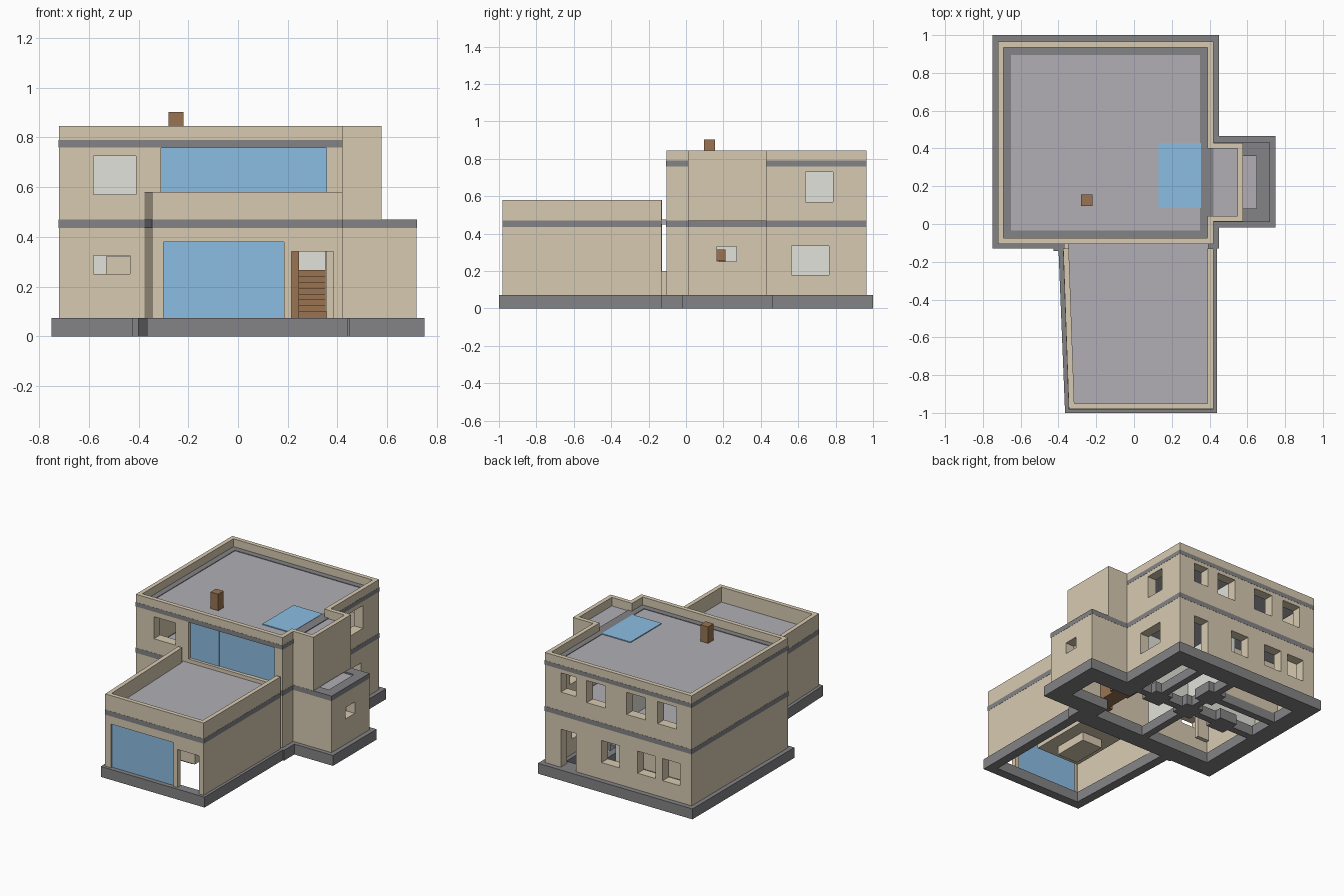
import bpy, bmesh
from mathutils import Vector

cube = bpy.data.objects.get("Cube")
if cube:
    bpy.data.objects.remove(cube, do_unlink=True)


def material(name, r, g, b):
    m = bpy.data.materials.new(name)
    m.use_nodes = True
    m.diffuse_color = (r, g, b, 1)
    m.node_tree.nodes["Principled BSDF"].inputs["Base Color"].default_value = (r, g, b, 1)
    return m


TAN = material("tan render", .68, .59, .44)
DARK = material("dark concrete", .23, .23, .24)
ROOF = material("roof grey", .44, .43, .46)
BLUE = material("blue glass", .26, .51, .77)
BROWN = material("brown wood", .32, .175, .085)
WHITE = material("off white plaster", .75, .76, .7)


def finish(name, bm, mat):
    bmesh.ops.recalc_face_normals(bm, faces=bm.faces)
    mesh = bpy.data.meshes.new(name)
    bm.to_mesh(mesh)
    bm.free()
    if mat:
        mesh.materials.append(mat)
    ob = bpy.data.objects.new(name, mesh)
    bpy.context.collection.objects.link(ob)
    return ob


def boxes(name, mat, *bounds):
    """One object from boxes given as (x0, x1, y0, y1, z0, z1)."""
    bm = bmesh.new()
    for x0, x1, y0, y1, z0, z1 in bounds:
        vs = bmesh.ops.create_cube(bm, size=1)["verts"]
        for v in vs:
            v.co = (x1 if v.co.x > 0 else x0, y1 if v.co.y > 0 else y0, z1 if v.co.z > 0 else z0)
    return finish(name, bm, mat)


def offset(path, d, closed):
    """Shift a counter-clockwise path inwards by d with mitred corners."""
    pts = [Vector(p) for p in path]
    out = []
    for i, p in enumerate(pts):
        dirs = []
        if closed or i > 0:
            dirs.append((p - pts[i - 1]).normalized())
        if closed or i < len(pts) - 1:
            dirs.append((pts[(i + 1) % len(pts)] - p).normalized())
        normals = [Vector((-e.y, e.x)) for e in dirs]
        mitre = sum(normals, Vector((0, 0))).normalized()
        out.append(p + mitre * d / mitre.dot(normals[0]))
    return out


def wall(name, mat, path, t, z0, z1, closed=True, grow=0):
    """Wall of thickness t standing along a plan outline."""
    outer, inner = offset(path, -grow, closed), offset(path, t, closed)
    bm = bmesh.new()
    rings = [[bm.verts.new((p.x, p.y, z)) for p, z in ((o, z0), (o, z1), (i, z1), (i, z0))]
             for o, i in zip(outer, inner)]
    n = len(rings)
    for k in range(n if closed else n - 1):
        a, b = rings[k], rings[(k + 1) % n]
        for j in range(4):
            bm.faces.new((a[j], b[j], b[(j + 1) % 4], a[(j + 1) % 4]))
    if not closed:
        bm.faces.new(rings[0])
        bm.faces.new(rings[-1])
    return finish(name, bm, mat)


def slab(name, mat, path, z0, z1):
    bm = bmesh.new()
    face = bm.faces.new([bm.verts.new((x, y, z0)) for x, y in path])
    up = bmesh.ops.extrude_face_region(bm, geom=[face])["geom"]
    bmesh.ops.translate(bm, vec=(0, 0, z1 - z0), verts=[v for v in up if isinstance(v, bmesh.types.BMVert)])
    return finish(name, bm, mat)


def cut(ob, *bounds):
    """Cut box openings through a wall."""
    cutter = boxes("opening_cutter", None, *bounds)
    cutter.hide_render = True
    mod = ob.modifiers.new("openings", "BOOLEAN")
    mod.operation, mod.solver, mod.object = "DIFFERENCE", "EXACT", cutter
    bpy.context.view_layer.objects.active = ob
    bpy.ops.object.modifier_apply(modifier=mod.name)
    bpy.data.objects.remove(cutter, do_unlink=True)


def plan(x0, x1, y0, y1, xe, ya, yb):
    """Main block outline with an east wing reaching xe."""
    return [(x0, y0), (x1, y0), (x1, ya), (xe, ya), (xe, yb), (x1, yb), (x1, y1), (x0, y1)]


BOX = (-.72, .42, -.105, .965)
LOWER = plan(*BOX, .718, .012, .43)
UPPER = plan(*BOX, .577, .012, .43)
MAIN = [(-.72, -.105), (.42, -.105), (.42, .965), (-.72, .965)]
GARAGE = [(-.375, -.13), (-.345, -.98), (.42, -.98), (.42, -.13)]

# Footings, tie beams and pads
wall("main_footing", DARK, plan(-.75, .45, -.13, 1, .75, -.018, .465), .13, 0, .073)
wall("garage_footing", DARK, [(-.4, -.13), (-.365, -1), (.44, -1), (.44, -.13)], .065, 0, .073, False)
boxes("footing_corner", DARK, (-.425, -.38, -.142, -.125, 0, .073))
boxes("tie_beams", DARK, (-.63, .33, .41, .46, 0, .07), (-.12, -.07, 0, .88, 0, .069),
      (.14, .19, .43, .88, 0, .068), (-.63, -.1, .635, .685, 0, .067))
for i, (x, y) in enumerate(((-.095, .435), (.165, .435), (-.095, .66), (-.38, .435))):
    boxes("footing_pad_%d" % (i + 1), DARK, (x - .07, x + .07, y - .07, y + .07, 0, .072))

# Ground floor walls
ground = wall("ground_floor_walls", TAN, LOWER, .07, .073, .435)
back = [(x0, x1, .85, 1.05, .19, .345) for x0, x1 in ((-.16, -.02), (-.44, -.3), (-.63, -.495))]
cut(ground, (-.58, -.435, -.2, 0, .25, .325), (.215, .355, -.2, -.03, .05, .34),
    (.6, .8, .165, .27, .25, .33), (.3, .5, .565, .765, .18, .335),
    (.18, .296, .85, 1.05, .05, .34), *back)
wall("floor_band", DARK, LOWER, .07, .435, .47, grow=.001)

# Upper floor walls, roof band and parapet
upper = wall("upper_floor_walls", TAN, UPPER, .07, .47, .76)
back = [(x0, x1, .85, 1.05, z, .735) for x0, x1, z in
        ((.18, .296, .6), (-.05, .095, .58), (-.363, -.215, .58), (-.6, -.456, .58))]
cut(upper, (-.58, -.41, -.2, 0, .57, .725), (-.31, .355, -.2, -.03, .5, .757),
    (.3, .5, .64, .785, .57, .73), *back)
wall("roof_band", DARK, MAIN, .07, .76, .79, grow=.001)
wall("roof_parapet", TAN, UPPER, .03, .79, .845)
wall("stair_tower_wall", TAN, UPPER[2:6], .03, .76, .79, False)

# Floors, ceilings and roofs
slab("main_roof", ROOF, offset(MAIN, .068, True), .765, .786)
slab("upper_floor", ROOF, offset(MAIN, .068, True), .44, .462)
boxes("tower_roof", ROOF, (.41, .55, .04, .41, .765, .785))
boxes("wing_roof", ROOF, (.4, .65, .08, .375, .44, .46))
slab("garage_roof", ROOF, [(-.35, -.106), (-.32, -.955), (.395, -.955), (.395, -.106)], .45, .475)
slab("garage_ceiling", TAN, [(-.34, -.13), (-.31, -.945), (.385, -.945), (.385, -.13)], .44, .449)

# Garage
garage = wall("garage_walls", TAN, GARAGE, .035, .073, .435, False)
cut(garage, (-.3, .185, -1.1, -.9, .05, .38), (.215, .384, -1.1, -.9, .05, .34))
wall("garage_band", DARK, GARAGE, .035, .435, .47, False, .001)
wall("garage_parapet", TAN, GARAGE, .03, .47, .58, False)
boxes("link_wall", TAN, (-.37, .1, -.13, -.105, .073, .2))
boxes("garage_table", TAN, (-.06, .1, -.65, -.4, .08, .14), (-.15, .19, -.75, -.3, .14, .23))

# Glass panes
boxes("garage_glass", BLUE, (-.3, .185, -.968, -.959, .073, .38))
w = (.355 + .31) / 3
for i in range(3):
    x = -.31 + i * w
    y = -.085 + .004 * i
    boxes("front_pane_%d" % (i + 1), BLUE, (x, x + w, y, y + .009, .5, .758))
boxes("skylight", BLUE, (.13, .355, .085, .43, .785, .792))

# Chimney, door and stairs
boxes("chimney", BROWN, (-.28, -.22, .095, .155, .78, .902))
boxes("open_door", BROWN, (.215, .245, -.1, .04, .073, .34))
steps = [(.245, .355, -.05 + i * .0325, -.0175 + i * .0325, .074, .099 + i * .024) for i in range(8)]
boxes("stairs", BROWN, *steps)
boxes("stair_base", BROWN, (.23, .38, .21, .36, .074, .09))
boxes("upper_step", BROWN, (.4, .6, .165, .21, .255, .315))

# Inner partitions
for name, z0, z1 in (("ground_partitions", .073, .44), ("upper_partitions", .462, .765)):
    boxes(name, WHITE, (-.65, .35, .42, .45, z0, z1), (-.11, -.08, .05, .895, z0, z1))
boxes("inner_screen", TAN, (-.53, -.435, .1, .13, .073, .32))
boxes("back_room_wall", TAN, (-.65, -.11, .64, .68, .07, .44))
